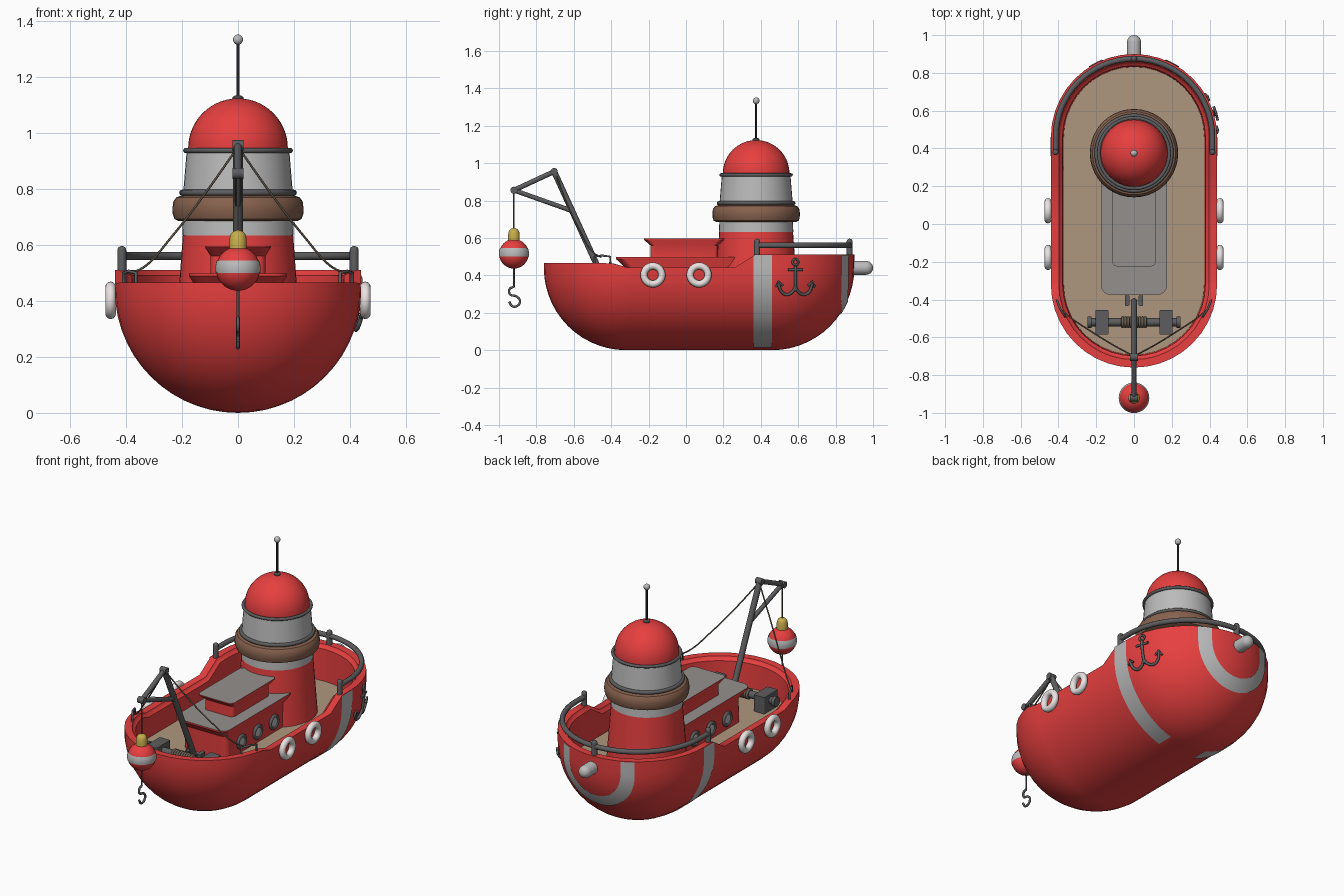
import bpy, bmesh, math
from math import sin, cos, pi, sqrt, radians
from mathutils import Vector

if "Cube" in bpy.data.objects:
    bpy.data.objects.remove(bpy.data.objects["Cube"])

def material(name, r, g, b):
    m = bpy.data.materials.new(name)
    m.diffuse_color = (r, g, b, 1)
    m.use_nodes = True
    m.node_tree.nodes["Principled BSDF"].inputs["Base Color"].default_value = m.diffuse_color
    return m

RED = material("red", .80, .05, .05)
TAN = material("deck_tan", .43, .31, .21)
BROWN = material("brown", .24, .12, .075)
DARK = material("dark_grey", .11, .11, .115)
LIGHT = material("light_grey", .50, .50, .50)
ROOF = material("roof_grey", .30, .28, .27)
WHITE = material("white", .82, .76, .76)
GOLD = material("gold", .58, .42, .07)
BLACK = material("black", .015, .015, .015)
ROPE = material("rope", .14, .11, .08)

def loft(name, rings, mat, closed=True, cap=False, top_mat=None, angle=35, wrap=False, recalc=True):
    """Skin a list of equal-length point rings."""
    bm = bmesh.new()
    vs = [[bm.verts.new(p) for p in r] for r in rings]
    n = len(rings[0])
    pairs = list(zip(vs, vs[1:])) + ([(vs[-1], vs[0])] if wrap else [])
    for a, b in pairs:
        for i in range(n if closed else n - 1):
            j = (i + 1) % n
            bm.faces.new((a[i], a[j], b[j], b[i]))
    if cap:
        bm.faces.new(vs[0][::-1])
        top = bm.faces.new(vs[-1])
        if top_mat:
            top.material_index = 1
    bmesh.ops.remove_doubles(bm, verts=bm.verts, dist=1e-5)
    if recalc:
        bmesh.ops.recalc_face_normals(bm, faces=bm.faces)
    me = bpy.data.meshes.new(name)
    bm.to_mesh(me)
    bm.free()
    me.materials.append(mat)
    if top_mat:
        me.materials.append(top_mat)
    me.shade_smooth()
    me.set_sharp_from_angle(angle=radians(angle))
    ob = bpy.data.objects.new(name, me)
    bpy.context.collection.objects.link(ob)
    return ob

def lathe(name, prof, loc, mat, rot=(0, 0, 0), segs=32, wrap=False):
    rings = [[(r * cos(2*pi*i/segs), r * sin(2*pi*i/segs), z) for i in range(segs)] for r, z in prof]
    ob = loft(name, rings, mat, wrap=wrap)
    ob.location, ob.rotation_euler = loc, rot
    return ob

def ring(name, R, r, loc, mat, rot=(0, 0, 0), segs=32):
    prof = [(R + r*cos(2*pi*i/12), r*sin(2*pi*i/12)) for i in range(12)]
    return lathe(name, prof, loc, mat, rot, segs, wrap=True)

def ball_arc(r, a0, a1, n=8):
    return [(r*cos(radians(a0+(a1-a0)*i/n)), r*sin(radians(a0+(a1-a0)*i/n))) for i in range(n+1)]

def ball(name, r, loc, mat):
    return lathe(name, ball_arc(r, -90, 90, 10), loc, mat, segs=20)

def tube(name, pts, r, mat, smooth=False):
    cu = bpy.data.curves.new(name, 'CURVE')
    cu.dimensions, cu.bevel_depth, cu.bevel_resolution, cu.use_fill_caps = '3D', r, 3, True
    cu.resolution_u = 8
    sp = cu.splines.new('BEZIER' if smooth else 'POLY')
    p = sp.bezier_points if smooth else sp.points
    p.add(len(pts) - 1)
    for q, c in zip(p, pts):
        if smooth:
            q.co, q.handle_left_type, q.handle_right_type = c, 'AUTO', 'AUTO'
        else:
            q.co = (*c, 1)
    cu.materials.append(mat)
    ob = bpy.data.objects.new(name, cu)
    bpy.context.collection.objects.link(ob)
    return ob

def block(name, sections, mat, top_mat=None):
    """Rounded-rectangle prism from (z, half width, y0, y1, corner radius)."""
    rings = []
    for z, hx, y0, y1, r in sections:
        corners = ((hx-r, y1-r, 0), (r-hx, y1-r, 90), (r-hx, y0+r, 180), (hx-r, y0+r, 270))
        rings.append([(cx + r*cos(radians(a+k*22.5)), cy + r*sin(radians(a+k*22.5)), z)
                      for cx, cy, a in corners for k in range(5)])
    return loft(name, rings, mat, cap=True, top_mat=top_mat)

# Hull: stadium outline swept down a quarter circle
R, YF, YB = .44, -.32, .46
def rim_z(y):
    pts = [(-9, .465), (-.40, .465), (-.31, .44), (.26, .44), (.37, .51), (9, .51)]
    for (a, za), (b, zb) in zip(pts, pts[1:]):
        if y <= b:
            return za + (zb-za)*(y-a)/(b-a)

outline = [(YB, pi*i/20) for i in range(21)]
outline += [(y, pi) for y in (.37, .26, .0, -.2, -.31)]
outline += [(YF, pi + pi*i/20) for i in range(21)]
outline += [(y, 2*pi) for y in (-.31, -.2, .0, .26, .37)]
def hull_ring(r, z=None, dz=0):
    return [(r*cos(a), c + r*sin(a), rim_z(c + R*sin(a)) + dz if z is None else z) for c, a in outline]

rings = [hull_ring(R*sin(pi/2*i/14), R - R*cos(pi/2*i/14)) for i in range(15)]
rings += [hull_ring(R, None, .001), hull_ring(.398), hull_ring(.392, None, -.012),
          hull_ring(.378, None, -.02), hull_ring(.372, .295)]
loft("hull", rings, RED, angle=40)
loft("deck", [hull_ring(.376, .29), hull_ring(.376, .30)], TAN, cap=True)

def hull_x(y, z, off=0):
    d = max(0, y-YB, YF-y)
    return sqrt(max(0, (R+off)**2 - d*d - (min(z, R)-R)**2))

# Painted side stripes
for s in (-1, 1):
    rows = []
    for i in range(19):
        a = radians(16 + 74*i/18)
        rows.append([(s*(R+.003)*sin(a), y, R-(R+.003)*cos(a)) for y in (.36, .41, .46)])
    rows.append([(s*(R+.003), y, .508) for y in (.36, .41, .46)])
    loft("side_stripe", rows if s < 0 else [r[::-1] for r in rows], LIGHT, closed=False, recalc=False)

# U-shaped stern stripe projected on the round stern
path = [(1, 0, .508)] + [(cos(pi*i/24), -sin(pi*i/24), .43) for i in range(25)] + [(-1, 0, .508)]
rows = []
for cx, cz, z0 in path:
    row = []
    for r in (.24, .217, .193, .17):
        x, z = r*cx, z0 + r*cz
        row.append((x, YB + sqrt((R+.004)**2 - x*x - (min(z, R)-R)**2), z))
    rows.append(row)
loft("stern_stripe", rows, LIGHT, closed=False)

# Stern bumper
lathe("stern_bumper", [(0, 0), (.037, 0)] + [(r, .113+z-.013) for r, z in ball_arc(.037, 0, 90, 6)],
      (0, .863, .44), LIGHT, (-pi/2, 0, 0), 24)

# Cabin, lower and upper, with flared roofs and portholes
block("lower_cabin", [(.295, .15, -.32, .28, .04), (.44, .145, -.325, .28, .04),
                      (.488, .175, -.375, .29, .05), (.497, .175, -.375, .29, .05)], RED, ROOF)
block("upper_cabin", [(.49, .098, -.19, .17, .025), (.56, .098, -.19, .17, .025),
                      (.59, .117, -.225, .205, .03), (.596, .117, -.225, .205, .03)], RED, ROOF)
for s in (-1, 1):
    for y in (-.18, -.025, .13):
        ring("porthole_frame", .035, .01, (s*.15, y, .362), DARK, (0, pi/2, 0), 24)
        lathe("porthole_glass", [(0, -.01), (.034, -.01), (.034, .004), (0, .006)],
              (s*.15, y, .362), LIGHT, (0, s*pi/2, 0), 24)

# Tower
T = (0, .375, 0)
lathe("tower_base", [(0, .295), (.222, .295), (.197, .635), (0, .635)], T, RED, segs=40)
lathe("tower_band", [(0, .633), (.199, .633), (.196, .70), (0, .70)], T, LIGHT, segs=40)
lathe("tower_collar", [(0, .685), (.212, .685), (.227, .692), (.233, .71), (.234, .732), (.231, .755),
                       (.22, .770), (.20, .776), (0, .776)], T, BROWN, segs=40)
lathe("tower_drum", [(0, .77), (.197, .77), (.183, .94), (0, .94)], T, LIGHT, segs=40)
ring("lower_trim", .199, .011, (0, .375, .786), DARK, segs=40)
ring("upper_trim", .187, .009, (0, .375, .937), DARK, segs=40)
lathe("dome", [(0, .935), (.178, .935)] + [(r, .945+z) for r, z in ball_arc(.178, 0, 90, 14)], T, RED, segs=40)
lathe("antenna_base", [(0, 1.11), (.019, 1.11), (.019, 1.128), (.01, 1.134), (0, 1.134)], T, DARK, segs=20)
tube("antenna_rod", [(0, .375, 1.12), (0, .375, 1.33)], .006, BLACK)
ball("antenna_tip", .018, (0, .375, 1.333), LIGHT)

# Stern railing
RR = .415
tube("rail", [(RR, .38, .56)] + [(RR*cos(pi*i/32), YB+RR*sin(pi*i/32), .56) for i in range(33)]
     + [(-RR, .38, .56)], .015, DARK)
for x, y in ((RR, .38), (-RR, .38), (0, YB+RR)):
    lathe("rail_post", [(0, .49), (.016, .49), (.016, .58)] + [(r, .58+z) for r, z in ball_arc(.016, 0, 90, 5)],
          (x, y, 0), DARK, segs=16)

# Life rings
for s in (-1, 1):
    for y in (-.177, .07):
        ring("life_ring", .048, .019, (s*.455, y, .402), WHITE, (0, pi/2, 0))

# Anchor on the right side
def on_hull(y, z):
    return (hull_x(y, z, .012), y, z)
AY = .585
tube("anchor_shank", [on_hull(AY, z) for z in (.45, .40, .35, .315)], .008, DARK)
tube("anchor_stock", [on_hull(AY + d, .43) for d in (-.038, 0, .038)], .007, DARK)
ring("anchor_eye", .016, .006, on_hull(AY, .471), DARK, (0, pi/2, .3), 20)
for s in (-1, 1):
    tube("anchor_arm", [on_hull(AY + s*d, z) for d, z in
         ((0, .335), (.018, .31), (.045, .297), (.072, .31), (.085, .335), (.09, .36))], .008, DARK, True)
    tube("anchor_fluke", [on_hull(AY + s*d, z) for d, z in ((.068, .345), (.091, .368), (.103, .338))], .006, DARK)

# Crane
top, tip, mid = (0, -.705, .955), (0, -.92, .855), (0, -.61, .745)
tube("crane_post", [(0, -.41, .31), top], .017, DARK)
tube("crane_arm", [top, tip], .014, DARK)
tube("crane_brace", [tip, mid], .013, DARK)
for p in (top, tip):
    lathe("crane_joint", [(0, -.02), (.019, -.02), (.019, .02), (0, .02)], p, DARK, (0, pi/2, 0), 20)
for s in (-1, 1):
    block("crane_foot", [(.295, .012, -.03, .03, .01), (.35, .012, -.03, .03, .01)], DARK).location = (s*.036, -.405, 0)
tube("winch_cable", [(0, -.60, .73), (0, -.545, .58), (0, -.47, .44), (0, -.50, .38)], .004, ROPE, True)

# Winch
tube("winch_axle", [(-.24, -.52, .36), (.24, -.52, .36)], .022, DARK)
for s in (-1, 1):
    block("winch_bracket", [(.295, .035, -.065, .065, .006), (.40, .035, -.065, .065, .006)], DARK).location = (s*.17, -.52, 0)
    lathe("winch_end", [(0, -.01), (.03, -.01), (.03, .01), (0, .01)], (s*.235, -.52, .36), DARK, (0, pi/2, 0), 20)
for i in range(9):
    ring("winch_coil", .024, .008, (-.06 + .015*i, -.52, .36), ROPE, (0, pi/2, 0), 20)

# Stay ropes and rim handles
for s in (-1, 1):
    tube("stay_rope", [(0, -.70, .95), (s*.12, -.635, .78), (s*.24, -.56, .625), (s*.33, -.50, .525),
                       (s*.385, -.455, .497)], .004, ROPE, True)
    tube("rim_handle", [(s*.365, -.49, .455), (s*.365, -.49, .50), (s*.39, -.45, .506), (s*.408, -.405, .50),
                        (s*.408, -.405, .445)], .006, DARK)

# Buoy and hook
B = (0, -.92, .515)
tube("hanging_wire", [tip, (0, -.92, .64)], .004, ROPE)
lathe("buoy", ball_arc(.079, -90, 90, 16), B, RED)
lathe("buoy_band", [(r+.001, z) for r, z in ball_arc(.08, -11, 22, 6)], B, LIGHT)
lathe("buoy_cap", [(0, .06), (.031, .065), (.031, .105)] + [(r, .108+z) for r, z in ball_arc(.03, 0, 90, 6)], B, GOLD, segs=24)
tube("hook_rod", [(0, -.92, .445), (0, -.92, .335)], .005, DARK)
tube("hook", [(0, -.92 + d, z) for d, z in ((0, .34), (-.024, .325), (-.02, .298), (.012, .288), (.032, .265),
     (.02, .238), (-.008, .235), (-.026, .26))], .0065, DARK, True)
